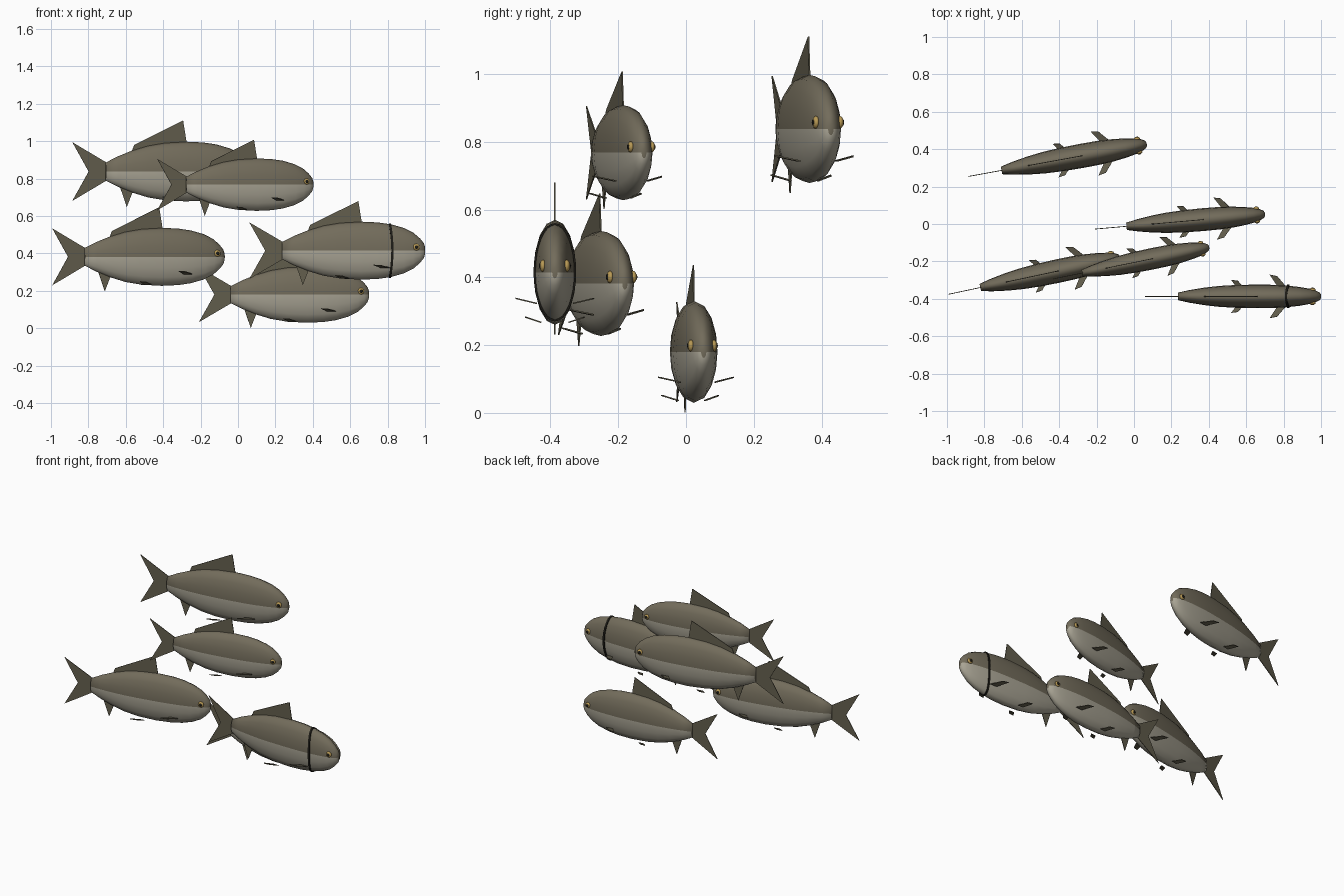
import bpy
import bmesh
import math
from mathutils import Matrix, Vector

cube = bpy.data.objects.get("Cube")
if cube:
    bpy.data.objects.remove(cube, do_unlink=True)


def material(name, rgb):
    mat = bpy.data.materials.new(name)
    mat.use_nodes = True
    color = (*rgb, 1.0)
    mat.diffuse_color = color
    mat.node_tree.nodes["Principled BSDF"].inputs["Base Color"].default_value = color
    return mat


BACK = material("olive_back", (0.17, 0.15, 0.105))
BELLY = material("silver_belly", (0.40, 0.375, 0.30))
FIN = material("fin_olive", (0.125, 0.113, 0.075))
AMBER = material("eye_amber", (0.48, 0.32, 0.09))
DARK = material("near_black", (0.012, 0.011, 0.008))

SIDES = 16
# Body stations: position along the fish, half width, half height
STATIONS = [(-0.383, 0.020, 0.046), (-0.32, 0.034, 0.078), (-0.24, 0.047, 0.110),
            (-0.16, 0.056, 0.134), (-0.07, 0.061, 0.149), (0.04, 0.063, 0.155),
            (0.13, 0.062, 0.151), (0.20, 0.058, 0.141), (0.27, 0.050, 0.121),
            (0.32, 0.041, 0.096), (0.355, 0.031, 0.066), (0.376, 0.020, 0.040),
            (0.383, 0.008, 0.018)]

# Upright fin outlines in the fish's x-z plane
UPRIGHT_FINS = {
    "tail_fin": [(-0.375, 0.045), (-0.558, 0.152), (-0.472, 0), (-0.558, -0.152), (-0.375, -0.045)],
    "dorsal_fin": [(-0.25, 0.09), (-0.232, 0.138), (0.026, 0.265), (0.047, 0.135)],
    "anal_fin": [(-0.31, -0.07), (-0.271, -0.184), (-0.238, -0.10)],
}
# Paired fin outlines, given for the fish's left side
PAIRED_FINS = {
    "pectoral_fin": [(0.15, 0.053, -0.092), (0.195, 0.053, -0.092),
                     (0.148, 0.108, -0.079), (0.108, 0.116, -0.077)],
    "pelvic_fin": [(-0.062, 0.040, -0.148), (-0.025, 0.040, -0.148),
                   (-0.062, 0.083, -0.134), (-0.098, 0.088, -0.132)],
}


def finish(bm, name, place, mats, smooth=False):
    bmesh.ops.recalc_face_normals(bm, faces=bm.faces)
    mesh = bpy.data.meshes.new(name)
    bm.to_mesh(mesh)
    bm.free()
    for mat in mats:
        mesh.materials.append(mat)
    for poly in mesh.polygons:
        poly.use_smooth = smooth
    obj = bpy.data.objects.new(name, mesh)
    bpy.context.collection.objects.link(obj)
    obj.matrix_world = place
    return obj


def make_body(name, place):
    bm = bmesh.new()
    rings = []
    for x, w, h in STATIONS:
        rings.append([bm.verts.new((x, w * math.cos(a), h * math.sin(a)))
                      for a in (math.tau * i / SIDES for i in range(SIDES))])
    for r, s in zip(rings, rings[1:]):
        for i in range(SIDES):
            j = (i + 1) % SIDES
            bm.faces.new((r[i], r[j], s[j], s[i]))
    bm.faces.new(rings[0])
    bm.faces.new(rings[-1])
    # Pale underside below the midline
    for face in bm.faces:
        face.material_index = 1 if face.calc_center_median().z < -0.0001 else 0
    finish(bm, name, place, [BACK, BELLY], True)


def make_plate(name, points, place, thickness=0.004):
    bm = bmesh.new()
    face = bm.faces.new([bm.verts.new(p) for p in points])
    face.normal_update()
    shift = face.normal * thickness
    bmesh.ops.translate(bm, verts=bm.verts, vec=-shift / 2)
    top = bmesh.ops.extrude_face_region(bm, geom=[face], use_keep_orig=True)["geom"]
    bmesh.ops.translate(bm, verts=[v for v in top if isinstance(v, bmesh.types.BMVert)], vec=shift)
    finish(bm, name, place, [FIN])


def make_ball(name, centre, size, mat, place):
    bm = bmesh.new()
    bmesh.ops.create_uvsphere(bm, u_segments=16, v_segments=10, radius=1,
                              matrix=Matrix.Translation(centre) @ Matrix.Diagonal((*size, 1)))
    finish(bm, name, place, [mat], True)


def make_gill_band(name, place):
    # Thin hoop around the head, bowed forward at mid height
    bm = bmesh.new()
    count = 32
    rings = []
    for i in range(count):
        a = math.tau * i / count
        c, s = math.cos(a), math.sin(a)
        ring = []
        for dx, grow in ((-0.006, 0), (0.006, 0), (0.006, 0.006), (-0.006, 0.006)):
            x = 0.195 + 0.013 * c * c
            ring.append(bm.verts.new((x + dx, (0.057 + grow) * c, (0.139 + grow) * s)))
        rings.append(ring)
    for i in range(count):
        r, s = rings[i], rings[(i + 1) % count]
        for k in range(4):
            m = (k + 1) % 4
            bm.faces.new((r[k], r[m], s[m], s[k]))
    finish(bm, name, place, [DARK])


def make_fish(label, location, yaw, scale, banded=False):
    place = (Matrix.Translation(location) @ Matrix.Rotation(math.radians(yaw), 4, "Z")
             @ Matrix.Scale(scale, 4))
    make_body(label + "_body", place)
    for part, outline in UPRIGHT_FINS.items():
        make_plate(f"{label}_{part}", [(x, 0, z) for x, z in outline], place)
    for side, sign in (("left", 1), ("right", -1)):
        for part, outline in PAIRED_FINS.items():
            make_plate(f"{label}_{side}_{part}", [(x, sign * y, z) for x, y, z in outline], place)
        eye = Vector((0.336, sign * 0.035, 0.019))
        make_ball(f"{label}_{side}_eye", eye, (0.018, 0.010, 0.018), AMBER, place)
        make_ball(f"{label}_{side}_pupil", eye + Vector((0.001, sign * 0.007, 0)),
                  (0.010, 0.005, 0.010), DARK, place)
    if banded:
        make_gill_band(label + "_gill_band", place)


# The school, all heading the same way
make_fish("lead_fish", (0.6175, -0.387, 0.415), 0, 1.0, banded=True)
make_fish("rear_fish", (-0.447, -0.26, 0.382), 12, 1.0)
make_fish("upper_fish", (0.0625, -0.193, 0.768), 11.5, 0.905)
make_fish("top_fish", (-0.32, 0.357, 0.838), 10.3, 1.03)
make_fish("lower_fish", (0.33, 0.02, 0.18), 5, 0.97)
